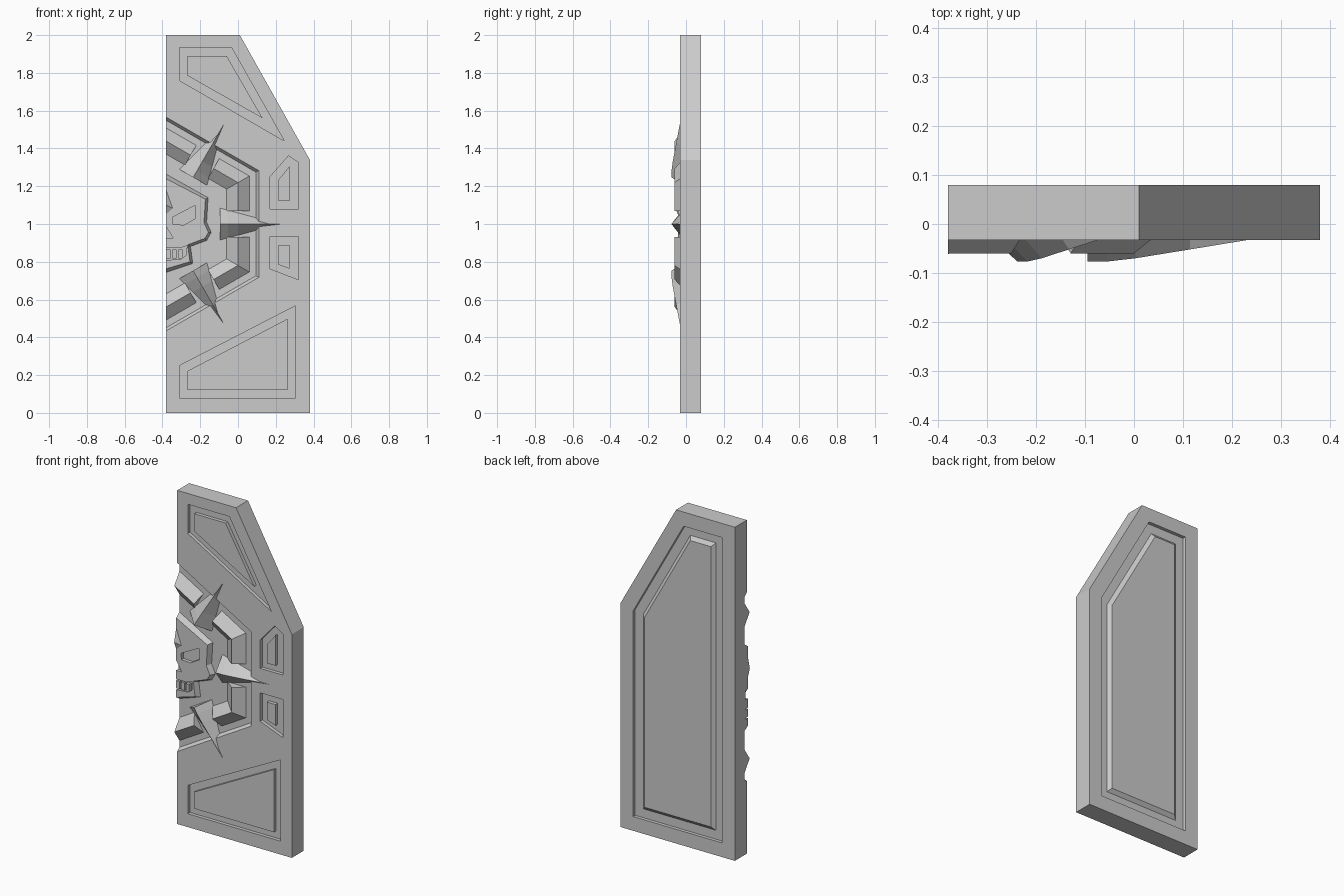
import bpy, bmesh
from math import cos, sin, radians
from mathutils import Vector

if "Cube" in bpy.data.objects:
    bpy.data.objects.remove(bpy.data.objects["Cube"])

FRONT, BACK, DEPTH = -0.033, 0.08, 0.021
FLOOR = FRONT + DEPTH
CX, CZ = -0.38, 1.0            # centre of the emblem, on the door's meeting edge


def make(name, verts, faces):
    me = bpy.data.meshes.new(name)
    me.from_pydata(verts, [], faces)
    bm = bmesh.new()
    bm.from_mesh(me)
    bmesh.ops.recalc_face_normals(bm, faces=bm.faces)
    bm.to_mesh(me)
    bm.free()
    ob = bpy.data.objects.new(name, me)
    bpy.context.collection.objects.link(ob)
    return ob


def loft(name, rings):
    """Closed solid through rings of 3D points with equal counts."""
    n = len(rings[0])
    faces = [list(range(n)), [(len(rings) - 1) * n + i for i in range(n)]]
    for r in range(len(rings) - 1):
        for i in range(n):
            j = (i + 1) % n
            faces.append([r * n + i, r * n + j, (r + 1) * n + j, (r + 1) * n + i])
    return make(name, [p for ring in rings for p in ring], faces)


def prism(name, a, ya, b, yb):
    return loft(name, [[(x, ya, z) for x, z in a], [(x, yb, z) for x, z in b]])


def inset(pts, d):
    """Move every edge of an anticlockwise outline inward by d."""
    out = []
    for i, p in enumerate(pts):
        p, q, s = Vector(p), Vector(pts[i - 1]), Vector(pts[(i + 1) % len(pts)])
        e, f = (p - q).normalized(), (s - p).normalized()
        n, m = Vector((-e.y, e.x)), Vector((-f.y, f.x))
        out.append(tuple(p + (n + m) * (d / (1 + n.dot(m)))))
    return out


def cut(target, cutters):
    for c in cutters:
        mod = target.modifiers.new("cut", 'BOOLEAN')
        mod.operation, mod.solver, mod.object = 'DIFFERENCE', 'EXACT', c
        bpy.context.view_layer.objects.active = target
        bpy.ops.object.modifier_apply(modifier=mod.name)
        bpy.data.objects.remove(c)


def polar(a, t, deg):
    """Point at distance a along direction deg and t sideways from it."""
    c, s = cos(radians(deg)), sin(radians(deg))
    return CX + a * c - t * s, CZ + a * s + t * c


def hexagon(apothem):
    return [polar(apothem / cos(radians(30)), 0, 30 + 60 * k) for k in range(6)]


# Door slab
outline = [(-.38, 0), (.38, 0), (.38, 1.34), (.01, 2), (-.38, 2)]
slab = prism("door_slab", outline, FRONT, outline, BACK)

# Front panels: recess outline and raised centre outline
panels = {
    "top_panel": ([(-.31, 1.935), (-.035, 1.935), (.245, 1.44), (-.31, 1.76)],
                  [(-.267, 1.89), (-.06, 1.89), (.13, 1.56), (-.267, 1.785)]),
    "upper_side_panel": ([(.17, 1.25), (.267, 1.36), (.32, 1.325), (.32, 1.08), (.17, 1.08)],
                         [(.215, 1.235), (.272, 1.305), (.272, 1.123), (.215, 1.123)]),
    "lower_side_panel": ([(.17, .933), (.32, .933), (.32, .705), (.17, .763)],
                         [(.215, .89), (.272, .89), (.272, .763), (.215, .784)]),
    "bottom_panel": ([(-.31, .25), (.305, .567), (.305, .08), (-.31, .08)],
                     [(-.267, .222), (.262, .498), (.262, .122), (-.267, .122)]),
}
cutters = [prism("cutter", o, FRONT - .02, o, FLOOR) for o, _ in panels.values()]
cutters.append(prism("cutter", hexagon(.504), FRONT - .02, hexagon(.475), FLOOR))
back_out = inset(outline, .085)
cutters.append(prism("cutter", back_out, BACK + .02, back_out, BACK - .02))
cut(slab, cutters)
for name, (_, inner) in panels.items():
    prism(name, inner, FRONT, inner, FLOOR + .003)

# Back panel with bevelled rim
prism("back_panel", inset(outline, .16), BACK - .002, inset(outline, .135), BACK - .023)

# Ridged hexagonal ring, broken where the spikes pass
profile = [(.44, FLOOR), (.38, -.06), (.32, FLOOR), (.38, FLOOR + .005)]


def station(f):
    return [(p[0], y, p[1]) for a, y in profile for p in [f(a)]]


GAP = .07
for i, corner in enumerate((90, 30, -30, -90)):
    rings = []
    if corner < 90:
        rings.append(station(lambda a: polar(a, -GAP, corner + 30)))
    rings.append(station(lambda a: polar(a / cos(radians(30)), 0, corner)))
    if corner > -90:
        rings.append(station(lambda a: polar(a, GAP, corner - 30)))
    loft(f"ring_block_{i + 1}", rings)

# Spikes: triangular section, curving down to a point
for i, ang in enumerate((60, 0, -60)):
    rings = []
    for a, half, y in ((.285, .088, -.077), (.326, .077, -.0765), (.383, .061, -.07),
                       (.494, .031, -.052), (.61, .001, -.033)):
        pts = [(polar(a, -half, ang), FLOOR + .003), (polar(a, 0, ang), y),
               (polar(a, half, ang), FLOOR + .003)]
        rings.append([(p[0], d, p[1]) for p, d in pts])
    loft(f"spike_{i + 1}", rings)

# Half skull plate with bevelled edge
skull = [(-.38, .742), (-.238, .79), (-.25, .88), (-.165, .912), (-.14, .955),
         (-.165, 1.01), (-.157, 1.14), (-.38, 1.265)]
face = [(CX if o[0] == CX else p[0], p[1]) for o, p in zip(skull, inset(skull, .015))]
plate = prism("skull_plate", face, -.043, skull, FLOOR + .003)
holes = [
    [(-.348, 1.035), (-.228, 1.098), (-.225, 1.03), (-.285, .995), (-.345, .998)],   # eye
    [(-.42, 1.035), (-.38, .985), (-.343, .925), (-.42, .925)],                      # nose
    [(-.42, .872), (-.31, .872), (-.27, .885), (-.275, .835), (-.30, .815), (-.42, .805)],  # mouth
]
cut(plate, [prism("cutter", h, -.08, h, -.022) for h in holes])

# Teeth
for i, x in enumerate((-.38, -.348, -.316)):
    t = [(x, .818), (x + .022, .818), (x + .022, .864), (x, .864)]
    prism(f"tooth_{i + 1}", t, -.043, t, -.02)

# Forehead ridge
make("forehead_ridge",
     [(CX, -.04, 1.19), (-.34, -.04, 1.08), (CX, -.04, 1.045), (CX, -.062, 1.1)],
     [(0, 1, 2), (0, 1, 3), (1, 2, 3), (2, 0, 3)])
